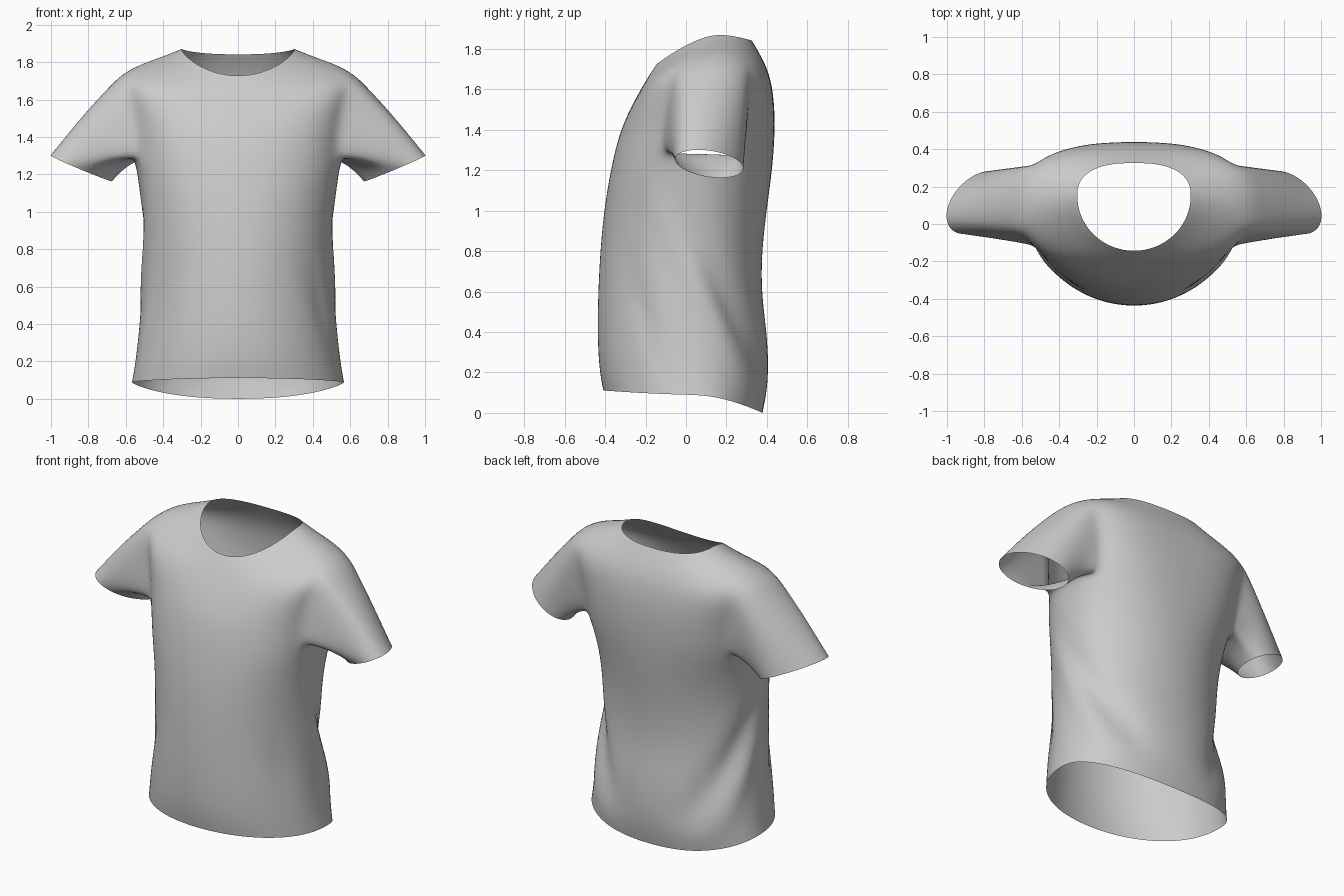
import bpy, bmesh
from math import sin, cos, pi, exp
from mathutils import Vector

if "Cube" in bpy.data.objects:
    bpy.data.objects.remove(bpy.data.objects["Cube"])

N = 32
# Torso rings from hem to neck: half width, side y, side z, front y, front z, back y, back z,
# front roundness, back roundness
RINGS = [
    (.57, .05, .09, -.412, .112, .38, .0, .97, .9),
    (.55, .04, .20, -.433, .22, .410, .14, .98, .92),
    (.53, .03, .38, -.441, .40, .408, .36, 1.0, .95),
    (.515, .02, .58, -.437, .60, .375, .58, 1.02, .97),
    (.505, .02, .80, -.427, .80, .376, .79, 1.0, .97),
    (.515, .02, 1.00, -.408, 1.00, .399, .99, .96, .95),
    (.535, .03, 1.17, -.385, 1.14, .420, 1.14, .91, .88),
    (.555, .05, 1.29, -.36, 1.27, .434, 1.27, .88, .8),
    (.57, .06, 1.43, -.325, 1.40, .441, 1.40, .86, .75),
    (.595, .08, 1.59, -.275, 1.51, .439, 1.52, .78, .72),
    (.63, .11, 1.735, -.225, 1.60, .425, 1.63, .75, .72),
    (.53, .13, 1.79, -.19, 1.66, .400, 1.71, .9, .74),
    (.41, .14, 1.83, -.166, 1.697, .364, 1.78, 1.0, .8),
    (.305, .15, 1.872, -.145, 1.727, .327, 1.842, 1.0, .8),
]
ARM_LO, ARM_HI = 7, 10      # rings bounding each armhole
J0, J1 = -2, 3              # columns bounding each armhole


def spow(v, e):
    return abs(v) ** e * (1 if v >= 0 else -1)


def ring_point(i, j):
    a, ys, zs, yf, zf, yb, zb, ef, eb = RINGS[i]
    t = 2 * pi * j / N
    c, s = cos(t), sin(t)
    ye, ze, e = (yf, zf, ef) if s < 0 else (yb, zb, eb)
    m = abs(s)
    return Vector((a * spow(c, e), ys + (ye - ys) * m ** e, zs + (ze - zs) * m ** 1.5))


bm = bmesh.new()

# Torso with armholes left open
grid = [[bm.verts.new(ring_point(i, j)) for j in range(N)] for i in range(len(RINGS))]
open_cols = {j % N for j in range(J0, J1)} | {(N // 2 - j - 1) % N for j in range(J0, J1)}
for i in range(len(RINGS) - 1):
    for j in range(N):
        if ARM_LO <= i < ARM_HI and j in open_cols:
            continue
        k = (j + 1) % N
        bm.faces.new((grid[i][j], grid[i][k], grid[i + 1][k], grid[i + 1][j]))

# Sleeves: loft from the armhole edge to a slanted cuff ellipse
loop = [(ARM_LO, j) for j in range(J0, J1)]
loop += [(i, J1) for i in range(ARM_LO, ARM_HI)]
loop += [(ARM_HI, j) for j in range(J1, J0, -1)]
loop += [(i, J0) for i in range(ARM_HI, ARM_LO, -1)]
n = len(loop)
center = Vector((.838, .115, 1.233))
up = Vector((.132, .04, .06))
back = Vector((-.105, .168, -.038))
STEPS = 5
for side in (1, -1):
    prev = [grid[i][(j if side > 0 else N // 2 - j) % N] for i, j in loop]
    base = [v.co.copy() for v in prev]
    for s in range(1, STEPS + 1):
        t = s / STEPS
        cur = []
        for q in range(n):
            f = 2 * pi * (q - 2.5) / n
            cuff = center - up * cos(f) + back * sin(f)
            cuff.x *= side
            p = base[q].lerp(cuff, t)
            p.z += .02 * sin(pi * t)
            cur.append(bm.verts.new(p))
        for q in range(n):
            k = (q + 1) % n
            bm.faces.new((prev[q], prev[k], cur[k], cur[q]))
        prev = cur

bmesh.ops.recalc_face_normals(bm, faces=bm.faces)
mesh = bpy.data.meshes.new("shirt")
bm.to_mesh(mesh)
bm.free()
shirt = bpy.data.objects.new("shirt", mesh)
bpy.context.collection.objects.link(shirt)
bpy.context.view_layer.objects.active = shirt
shirt.select_set(True)

# Smooth cloth surface
sub = shirt.modifiers.new("smooth", 'SUBSURF')
sub.levels = sub.render_levels = 2
bpy.ops.object.modifier_apply(modifier="smooth")


# Folds: soft grooves and ridges along slanted lines on the torso
def bump(d, w):
    return exp(-(d / w) ** 2)


moves = []
for v in mesh.vertices:
    x, y, z = v.co
    amount = 0
    if abs(x) < .62 and z < 1.2:
        side_w = min(1, abs(x) / .3) ** 2
        # drape running from the side down across the back
        d = z - (.99 - 2 * y)
        fade = bump(z - .5, .38) * side_w
        amount += (.013 * bump(d + .24, .12) - .028 * bump(d, .13)) * fade
        # short fold at the front of the side
        amount -= .012 * bump(y + .24 - .25 * (.6 - z), .06) * bump(z - .5, .2) * side_w
    moves.append(v.normal * amount)
for v, d in zip(mesh.vertices, moves):
    v.co += d

# Stand on the ground
low = min(v.co.z for v in mesh.vertices)
for v in mesh.vertices:
    v.co.z -= low
bpy.ops.object.shade_smooth()
